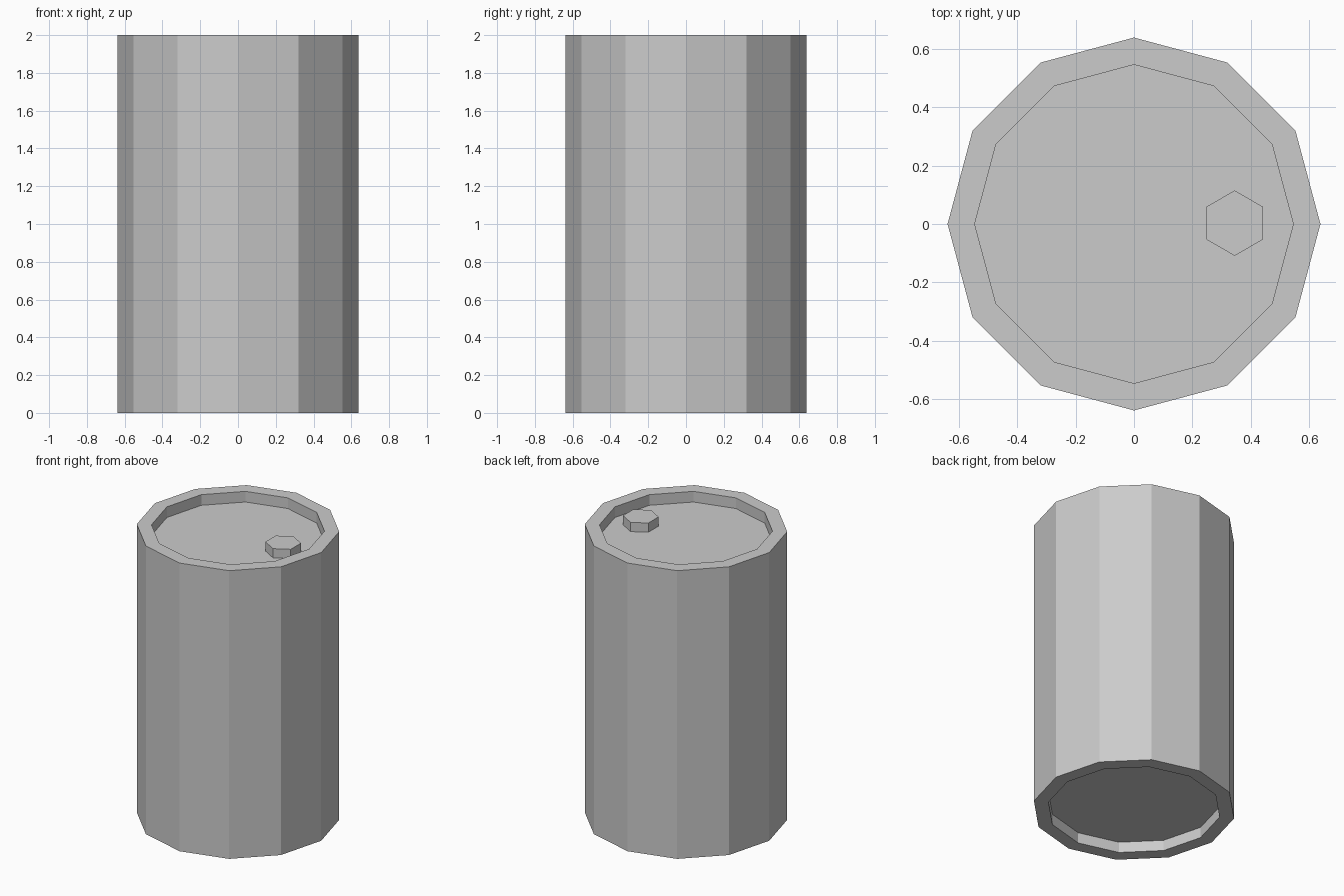
import bpy, bmesh
from math import sin, cos, tau

if "Cube" in bpy.data.objects:
    bpy.data.objects.remove(bpy.data.objects["Cube"])


def lathe(name, profile, sides, start=0.0, location=(0, 0, 0)):
    """Flat-sided solid of revolution; profile runs bottom to top, ends are capped."""
    bm = bmesh.new()
    rings = []
    for r, z in profile:
        angles = [start + tau * i / sides for i in range(sides)]
        rings.append([bm.verts.new((r * cos(a), r * sin(a), z)) for a in angles])
    for lo, hi in zip(rings, rings[1:]):
        for i in range(sides):
            j = (i + 1) % sides
            bm.faces.new((lo[i], lo[j], hi[j], hi[i]))
    bm.faces.new(rings[0][::-1])
    bm.faces.new(rings[-1])
    bmesh.ops.recalc_face_normals(bm, faces=bm.faces[:])
    mesh = bpy.data.meshes.new(name)
    bm.to_mesh(mesh)
    bm.free()
    obj = bpy.data.objects.new(name, mesh)
    obj.location = location
    bpy.context.collection.objects.link(obj)
    return obj


OUTER, INNER, HEIGHT, DEPTH = 0.639, 0.546, 2.0, 0.074

# Drum body with a recessed bottom and lid
lathe("drum_body", [
    (INNER, DEPTH), (INNER, 0), (OUTER, 0),
    (OUTER, HEIGHT), (INNER, HEIGHT), (INNER, HEIGHT - DEPTH),
], 12)

# Hexagonal filler cap on the lid, points facing front and back
lathe("filler_cap", [(0.112, HEIGHT - DEPTH), (0.112, 1.99)], 6,
      start=tau / 4, location=(0.345, 0.003, 0))
